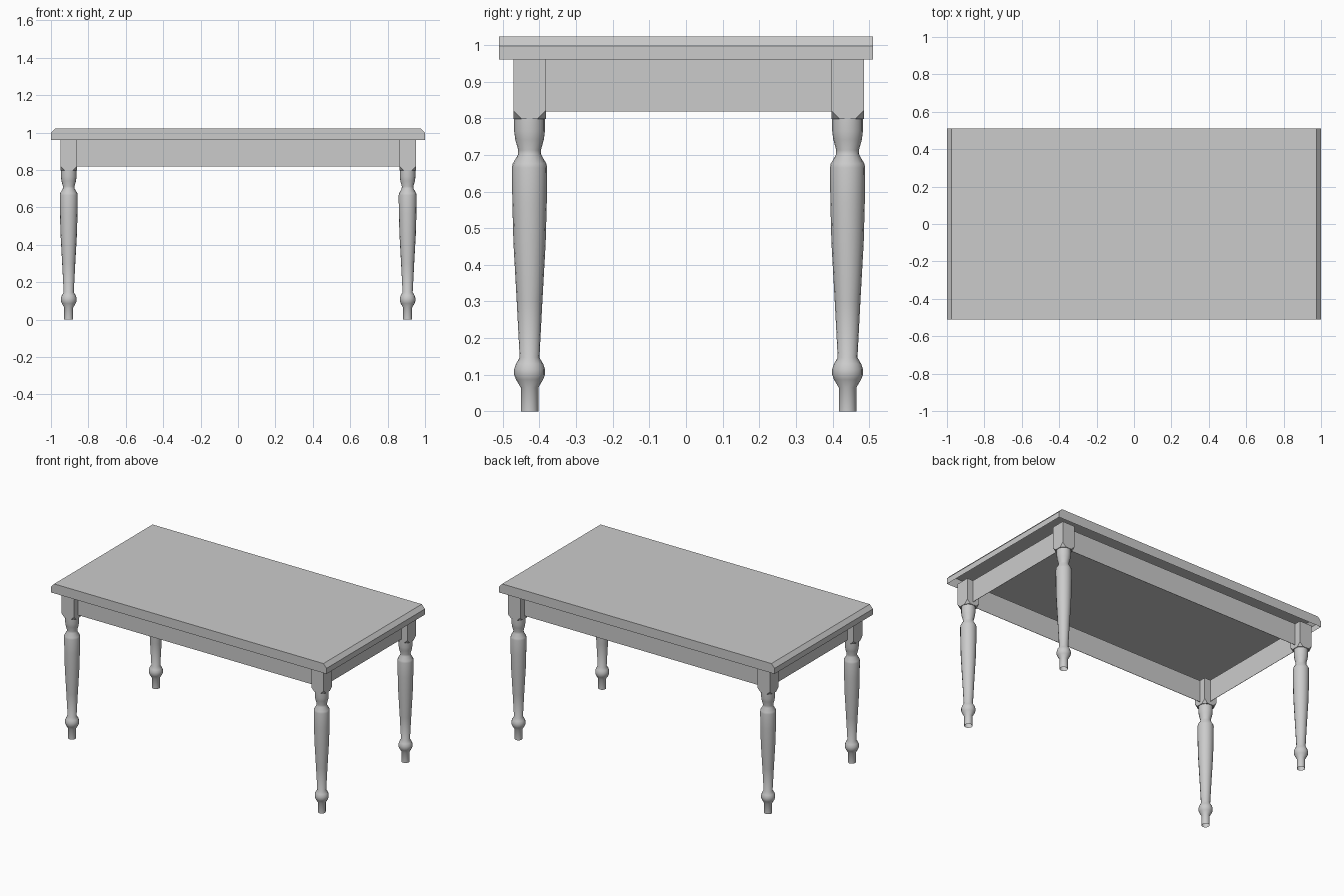
import bpy
import bmesh
import math
from mathutils import Matrix, Vector

cube = bpy.data.objects.get("Cube")
if cube:
    bpy.data.objects.remove(cube, do_unlink=True)

GREY = (0.6, 0.6, 0.6, 1)
mat = bpy.data.materials.new("plain grey")
mat.use_nodes = True
mat.diffuse_color = GREY
mat.node_tree.nodes["Principled BSDF"].inputs["Base Color"].default_value = GREY

LEG_X = (-0.905, 0.907)
LEG_Y = (-0.427, 0.441)
BLOCK = 0.089
BLOCK_LOW, APRON_LOW, TOP_LOW = 0.798, 0.818, 0.961


def finish(name, bm, smooth=False):
    bmesh.ops.recalc_face_normals(bm, faces=bm.faces)
    mesh = bpy.data.meshes.new(name)
    bm.to_mesh(mesh)
    bm.free()
    mesh.materials.append(mat)
    obj = bpy.data.objects.new(name, mesh)
    bpy.context.collection.objects.link(obj)
    if smooth:
        bpy.ops.object.select_all(action="DESELECT")
        obj.select_set(True)
        bpy.context.view_layer.objects.active = obj
        bpy.ops.object.shade_smooth_by_angle(angle=math.radians(50))
    return obj


def box(low, high):
    low, high = Vector(low), Vector(high)
    bm = bmesh.new()
    bmesh.ops.create_cube(bm, size=1, matrix=Matrix.Translation((low + high) / 2)
                          @ Matrix.Diagonal((*(high - low), 1)))
    return bm


# Tabletop: end profile with chamfered short edges, extruded front to back
profile = [(-1, TOP_LOW), (1, TOP_LOW), (1, 0.998),
           (0.977, 1.023), (-0.977, 1.023), (-1, 0.998)]
bm = bmesh.new()
face = bm.faces.new([bm.verts.new((x, -0.51, z)) for x, z in profile])
# Keep the first cap, then shift the extruded copy to the back
extruded = bmesh.ops.extrude_face_region(bm, geom=[face], use_keep_orig=True)["geom"]
bmesh.ops.translate(bm, vec=(0, 1.02, 0),
                    verts=[v for v in extruded if isinstance(v, bmesh.types.BMVert)])
bmesh.ops.recalc_face_normals(bm, faces=bm.faces)
# The tabletop is a hollow shell, open underneath
underside = [f for f in bm.faces if all(v.co.z < 0.97 for v in f.verts)]
bmesh.ops.delete(bm, geom=underside, context="FACES")
finish("tabletop", bm)

# Aprons: thin boards running between the leg blocks
T = 0.001
H = BLOCK / 2
for side, y in zip(("front", "back"), LEG_Y):
    finish(side + "_apron", box((LEG_X[0] + H, y - T, APRON_LOW),
                                (LEG_X[1] - H, y + T, TOP_LOW)))
for side, x in zip(("right", "left"), LEG_X):
    finish(side + "_apron", box((x - T, LEG_Y[0] + H, APRON_LOW),
                                (x + T, LEG_Y[1] - H, TOP_LOW)))

# Turned leg outline as (radius, height), open at the foot
TURNING = [(0.024, 0), (0.024, 0.065), (0.037, 0.087), (0.042, 0.1), (0.042, 0.115),
           (0.037, 0.13), (0.027, 0.147), (0.035, 0.3), (0.044, 0.46), (0.047, 0.57),
           (0.048, 0.665), (0.046, 0.676), (0.032, 0.7), (0.031, 0.713),
           (0.039, 0.742), (0.042, 0.765), (0.042, BLOCK_LOW)]

for side, x in zip(("right", "left"), LEG_X):
    for end, y in zip(("front", "back"), LEG_Y):
        name = f"{end}_{side}_leg"
        # Square block with its lower corners cut off
        bm = box((x - H, y - H, BLOCK_LOW), (x + H, y + H, TOP_LOW))
        low = [v for v in bm.verts if v.co.z < 0.9]
        bmesh.ops.bevel(bm, geom=low, offset=0.023, segments=1, affect="VERTICES")
        finish(name + "_block", bm)

        # Lathe-turned shaft
        bm = bmesh.new()
        verts = [bm.verts.new((x + r, y, z)) for r, z in TURNING]
        edges = [bm.edges.new(pair) for pair in zip(verts, verts[1:])]
        bmesh.ops.spin(bm, geom=verts + edges, cent=(x, y, 0), axis=(0, 0, 1),
                       angle=math.tau, steps=16)
        bmesh.ops.remove_doubles(bm, verts=bm.verts, dist=0.0005)
        finish(name, bm, smooth=True)
